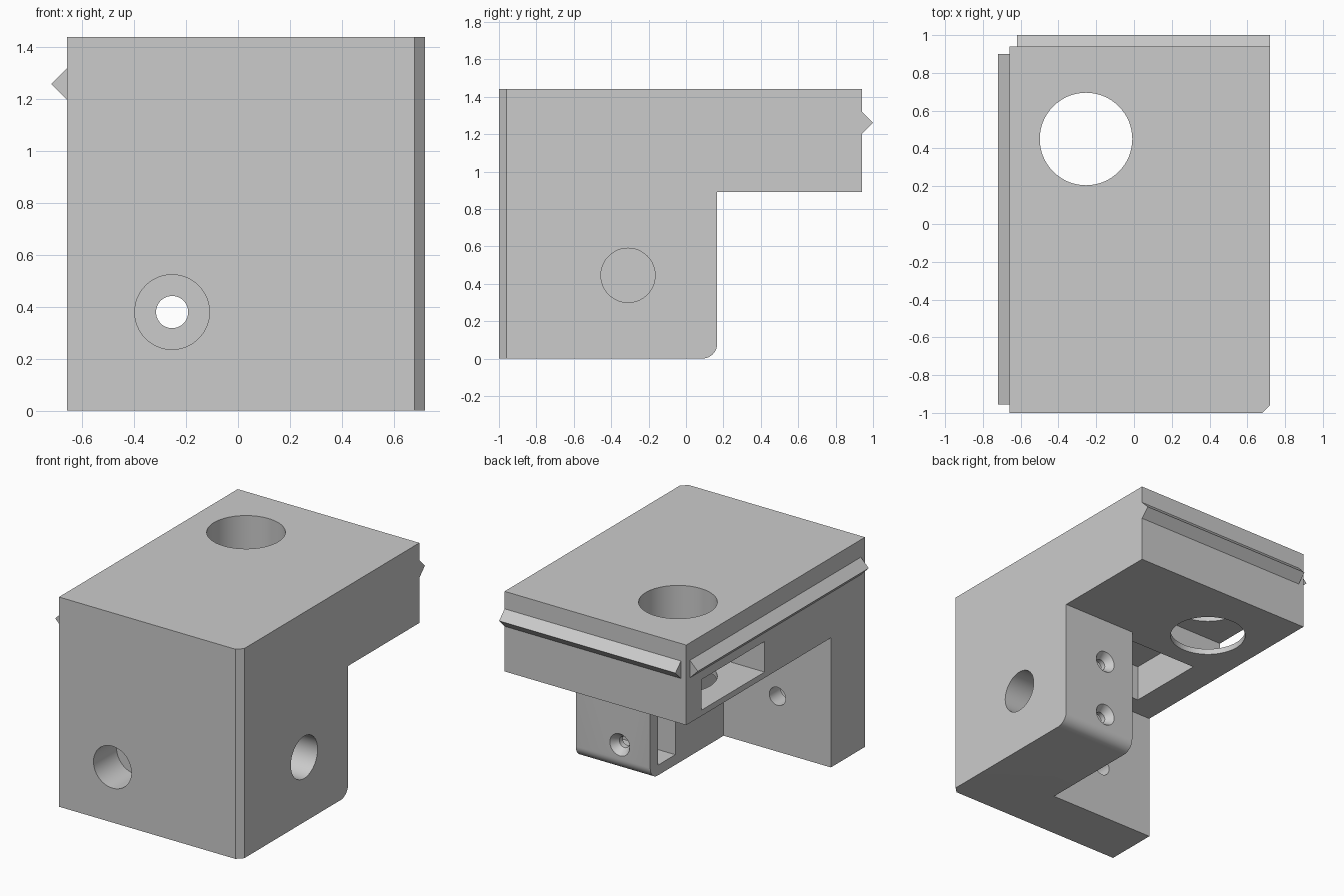
import bpy, bmesh, math
from mathutils import Vector

cube = bpy.data.objects.get("Cube")
if cube:
    bpy.data.objects.remove(cube, do_unlink=True)

GREY = (0.6, 0.6, 0.6, 1.0)
grey = bpy.data.materials.new("plain grey")
grey.use_nodes = True
grey.diffuse_color = GREY
grey.node_tree.nodes["Principled BSDF"].inputs["Base Color"].default_value = GREY


def finish(name, bm):
    bmesh.ops.recalc_face_normals(bm, faces=bm.faces[:])
    mesh = bpy.data.meshes.new(name)
    bm.to_mesh(mesh)
    bm.free()
    mesh.materials.append(grey)
    obj = bpy.data.objects.new(name, mesh)
    bpy.context.collection.objects.link(obj)
    return obj


def prism(name, points, offset):
    """Extrude a closed outline of 3D points along an offset."""
    bm = bmesh.new()
    face = bm.faces.new([bm.verts.new(p) for p in points])
    new = bmesh.ops.extrude_face_region(bm, geom=[face])["geom"]
    verts = [v for v in new if isinstance(v, bmesh.types.BMVert)]
    bmesh.ops.translate(bm, verts=verts, vec=offset)
    return finish(name, bm)


def box(name, x, y, z):
    base = [(x[0], y[0], z[0]), (x[1], y[0], z[0]), (x[1], y[1], z[0]), (x[0], y[1], z[0])]
    return prism(name, base, (0, 0, z[1] - z[0]))


def rod(name, start, end, r1, r2=None):
    """Cylinder or cone between two points."""
    start, end = Vector(start), Vector(end)
    axis = end - start
    bm = bmesh.new()
    bmesh.ops.create_cone(bm, cap_ends=True, segments=64, radius1=r1,
                          radius2=r1 if r2 is None else r2, depth=axis.length)
    turn = axis.to_track_quat('Z', 'Y').to_matrix()
    bmesh.ops.rotate(bm, verts=bm.verts[:], matrix=turn)
    bmesh.ops.translate(bm, verts=bm.verts[:], vec=(start + end) / 2)
    return finish(name, bm)


def cut(target, cutter):
    cutter.hide_render = True
    mod = target.modifiers.new("cut", 'BOOLEAN')
    mod.operation = 'DIFFERENCE'
    mod.solver = 'EXACT'
    mod.object = cutter
    bpy.context.view_layer.objects.active = target
    bpy.ops.object.modifier_apply(modifier=mod.name)
    bpy.data.objects.remove(cutter, do_unlink=True)


# Main dimensions
LEFT, RIGHT, FRONT, BACK, TOP = -0.66, 0.72, -1.0, 0.94, 1.44
UNDER = 0.89      # underside of the overhanging slab
LEG_X = 0.155     # inner side of the leg
LEG_Y = 0.167     # back of the leg
WALL_Y = -0.63    # inner side of the front wall
R = 0.08          # rounded lower edge of the leg

# Bracket body: side profile with a rounded lower edge, extruded across
arc = [(LEG_Y - R + R * math.sin(a), R - R * math.cos(a))
       for a in (math.radians(90 * i / 10) for i in range(11))]
outline = [(FRONT, 0)] + arc + [(LEG_Y, UNDER), (BACK, UNDER), (BACK, TOP), (FRONT, TOP)]
body = prism("bracket_body", [(LEFT, y, z) for y, z in outline], (RIGHT - LEFT, 0, 0))

# Chamfer on the front vertical corner
c = 0.04
cut(body, prism("corner_chamfer", [(RIGHT - c, FRONT, -1), (RIGHT + c, FRONT - 2 * c, -1),
                                   (RIGHT + 2 * c, FRONT + 2 * c, -1), (RIGHT, FRONT + c, -1)],
                (0, 0, 4)))

# Open space beside the leg and behind the front wall
cut(body, box("side_notch", (-2, LEG_X), (WALL_Y, 2), (-1, UNDER)))

# Pocket in the underside, wire slot down the leg, and slot in the side
cut(body, box("under_pocket", (-0.444, 0.6), (-0.49, 0.075), (UNDER - 0.001, 1.14)))
cut(body, box("leg_slot", (0.1, 0.6), (-0.105, 0.08), (0.07, 1.1)))
cut(body, box("side_slot", (-1, 0.09), (0.09, 0.777), (0.93, 1.14)))

# Large vertical hole
cut(body, rod("top_hole", (-0.254, 0.45, 0.5), (-0.254, 0.45, 2), 0.245))

# Counterbored hole through the front wall
cut(body, rod("front_counterbore", (-0.254, -1.2, 0.38), (-0.254, -0.75, 0.38), 0.144))
cut(body, rod("front_screw_hole", (-0.254, -1.2, 0.38), (-0.254, -0.5, 0.38), 0.062))

# Blind hole in the side of the leg
cut(body, rod("side_hole", (1, -0.31, 0.445), (0.3, -0.31, 0.445), 0.145))

# Countersunk screw holes in the back of the leg
for z in (0.18, 0.58):
    cut(body, rod("screw_hole", (0.386, 0.3, z), (0.386, 0, z), 0.038))
    cut(body, rod("countersink", (0.386, LEG_Y + 0.01, z), (0.386, LEG_Y - 0.05, z), 0.083, 0.038))

bpy.ops.object.select_all(action='DESELECT')
body.select_set(True)
bpy.context.view_layer.objects.active = body
bpy.ops.object.shade_smooth_by_angle(angle=math.radians(25))

# Triangular joining ridges on the side and back
ridge = [(0, 1.2), (0.06, 1.26), (0, 1.32)]
prism("side_ridge", [(LEFT - d, -0.955, z) for d, z in ridge], (0, 1.855, 0))
prism("back_ridge", [(-0.62, BACK + d, z) for d, z in ridge], (RIGHT + 0.62, 0, 0))
